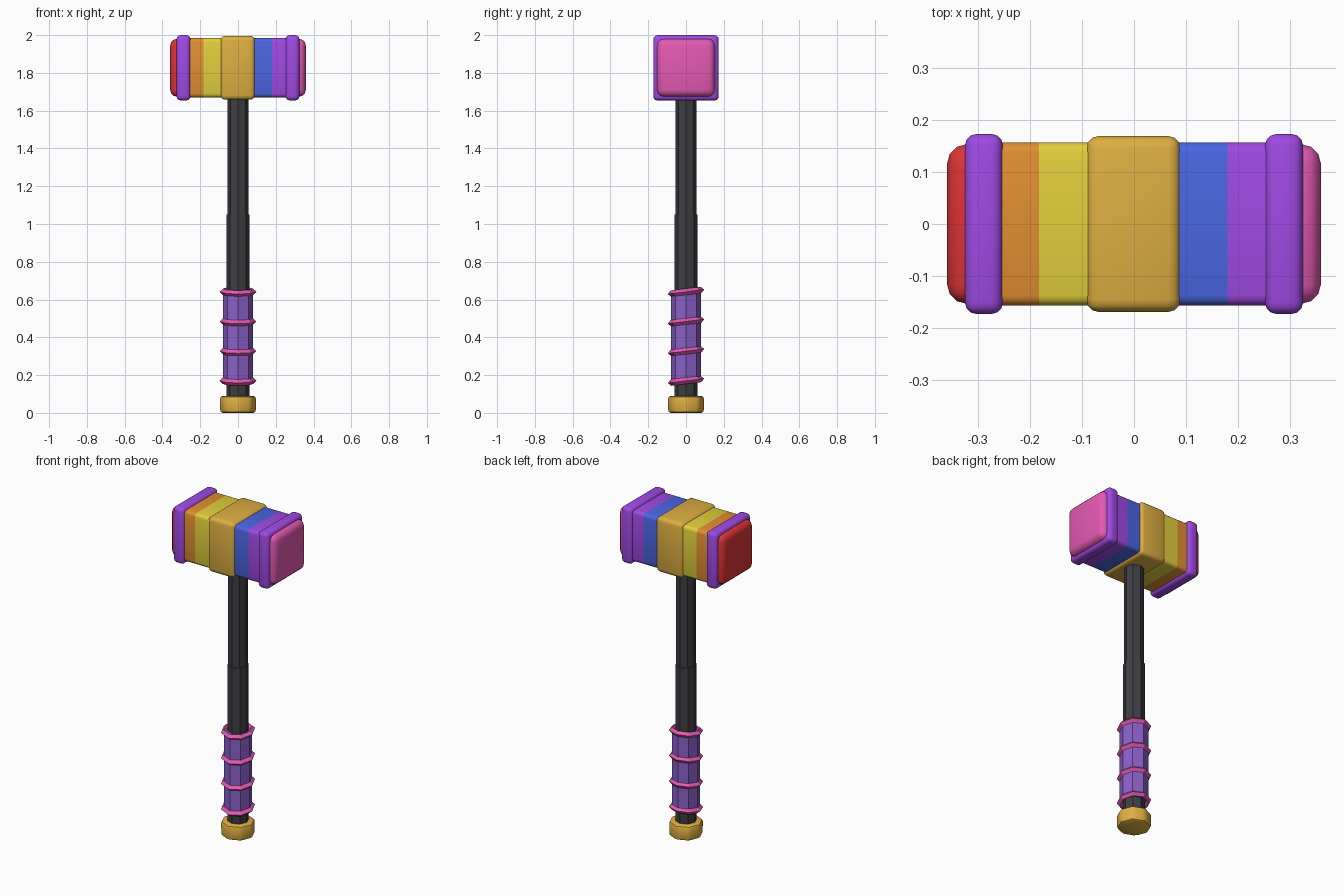
import bpy, bmesh
from math import radians
from mathutils import Matrix, Vector

if "Cube" in bpy.data.objects:
    bpy.data.objects.remove(bpy.data.objects["Cube"])

HEAD_Z = 1.827


def material(name, r, g, b):
    """Flat colour given as 0-255 display values, stored as linear."""
    lin = [((c / 255 + 0.055) / 1.055) ** 2.4 for c in (r, g, b)] + [1]
    m = bpy.data.materials.new(name)
    m.use_nodes = True
    m.diffuse_color = lin
    m.node_tree.nodes["Principled BSDF"].inputs["Base Color"].default_value = lin
    return m


red = material("red", 222, 52, 54)
orange = material("orange", 226, 143, 50)
yellow = material("yellow", 226, 208, 60)
gold = material("gold", 222, 175, 66)
blue = material("blue", 74, 102, 226)
purple = material("purple", 160, 74, 228)
pink = material("pink", 228, 90, 178)
lavender = material("lavender", 138, 96, 200)
charcoal = material("charcoal", 62, 62, 68)


def finish(bm, name, mat, smooth=True):
    mesh = bpy.data.meshes.new(name)
    bm.to_mesh(mesh)
    bm.free()
    mesh.materials.append(mat)
    ob = bpy.data.objects.new(name, mesh)
    bpy.context.collection.objects.link(ob)
    if smooth:
        bpy.ops.object.select_all(action="DESELECT")
        ob.select_set(True)
        bpy.context.view_layer.objects.active = ob
        bpy.ops.object.shade_smooth_by_angle(angle=radians(35))
    return ob


def head_block(name, x0, x1, half, bevel, mat, long_edges_only=False):
    """Square block across the head, rounded on all or only its long edges."""
    bm = bmesh.new()
    bmesh.ops.create_cube(bm, size=1)
    bmesh.ops.scale(bm, vec=Vector((x1 - x0, 2 * half, 2 * half)), verts=bm.verts)
    bmesh.ops.translate(bm, vec=Vector(((x0 + x1) / 2, 0, HEAD_Z)), verts=bm.verts)
    edges = [e for e in bm.edges if not long_edges_only
             or abs(e.verts[0].co.x - e.verts[1].co.x) > 0.001]
    bmesh.ops.bevel(bm, geom=edges, offset=bevel, segments=3, profile=0.5,
                    affect="EDGES")
    return finish(bm, name, mat)


def octagon(name, radius, z0, z1, mat, bevel=0):
    """Eight-sided upright prism."""
    bm = bmesh.new()
    bmesh.ops.create_cone(bm, cap_ends=True, segments=8, radius1=radius,
                          radius2=radius, depth=z1 - z0,
                          matrix=Matrix.Translation((0, 0, (z0 + z1) / 2)))
    if bevel:
        bmesh.ops.bevel(bm, geom=bm.edges[:], offset=bevel, segments=2,
                        profile=0.5, affect="EDGES")
    return finish(bm, name, mat, smooth=bool(bevel))


# Striped core of the head
for name, x0, x1, mat in (("orange_stripe", -0.30, -0.183, orange),
                          ("yellow_stripe", -0.183, 0, yellow),
                          ("blue_stripe", 0, 0.18, blue),
                          ("purple_stripe", 0.18, 0.30, purple)):
    head_block(name, x0, x1, 0.157, 0.02, mat, long_edges_only=True)

# Centre band, end collars and striking faces
head_block("centre_band", -0.092, 0.09, 0.169, 0.024, gold)
for side, sign, mat in (("left", 1, pink), ("right", -1, red)):
    x0, x1 = sorted((sign * 0.252, sign * 0.325))
    head_block(side + "_collar", x0, x1, 0.173, 0.022, purple)
    x0, x1 = sorted((sign * 0.27, sign * 0.359))
    head_block(side + "_striking_face", x0, x1, 0.153, 0.036, mat)

# Handle
octagon("upper_shaft", 0.056, 1.0, 1.70, charcoal)
octagon("lower_shaft", 0.06, 0.07, 1.05, charcoal)
octagon("grip", 0.08, 0.17, 0.645, lavender)
octagon("pommel", 0.098, 0.0, 0.09, gold, bevel=0.016)

# Tilted grip rings
for i in range(4):
    bpy.ops.mesh.primitive_torus_add(
        major_segments=8, minor_segments=4, major_radius=0.08,
        minor_radius=0.017, location=(0, 0, 0.17 + i * 0.157),
        rotation=(radians(7), 0, 0))
    ring = bpy.context.object
    ring.name = f"grip_ring_{i + 1}"
    ring.data.materials.append(pink)
    bpy.ops.object.shade_flat()
